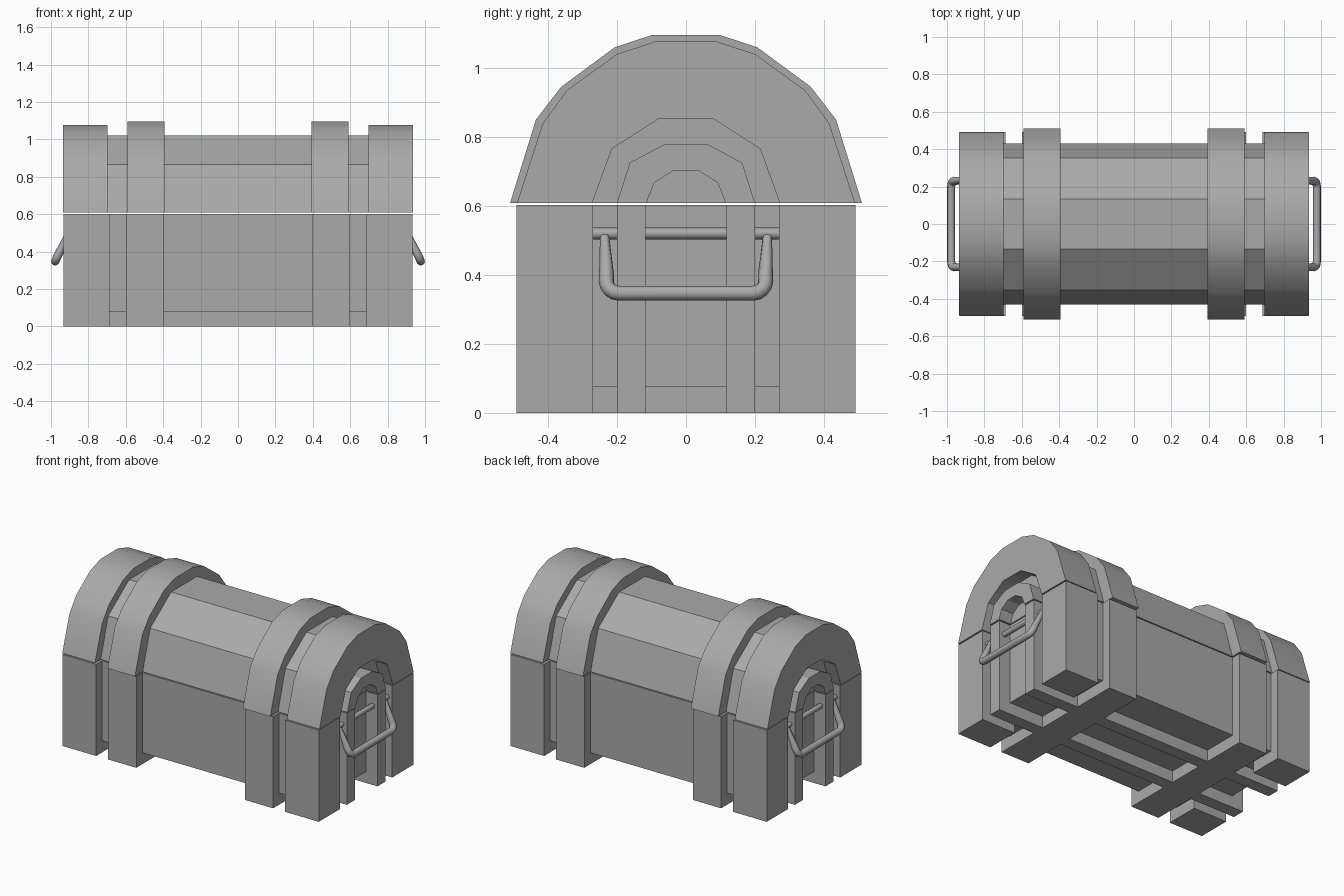
import bpy, bmesh, math

cube = bpy.data.objects.get("Cube")
if cube:
    bpy.data.objects.remove(cube, do_unlink=True)

grey = bpy.data.materials.new("plain_grey")
grey.use_nodes = True
grey.diffuse_color = (0.4, 0.4, 0.4, 1)
grey.node_tree.nodes["Principled BSDF"].inputs["Base Color"].default_value = (0.4, 0.4, 0.4, 1)


def mirror(ob, x, y):
    if x or y:
        mod = ob.modifiers.new("mirror", "MIRROR")
        mod.use_axis = (x, y, False)
        mod.use_mirror_merge = False


def prism(name, profile, x0, x1, mx=False, my=False, smooth=False):
    """Extrude a closed (y, z) profile from x0 to x1."""
    bm = bmesh.new()
    face = bm.faces.new([bm.verts.new((x0, y, z)) for y, z in profile])
    ext = bmesh.ops.extrude_face_region(bm, geom=[face])
    moved = [v for v in ext["geom"] if isinstance(v, bmesh.types.BMVert)]
    bmesh.ops.translate(bm, verts=moved, vec=(x1 - x0, 0, 0))
    bmesh.ops.recalc_face_normals(bm, faces=bm.faces)
    mesh = bpy.data.meshes.new(name)
    bm.to_mesh(mesh)
    bm.free()
    mesh.materials.append(grey)
    ob = bpy.data.objects.new(name, mesh)
    bpy.context.collection.objects.link(ob)
    if smooth:
        bpy.ops.object.select_all(action="DESELECT")
        ob.select_set(True)
        bpy.context.view_layer.objects.active = ob
        bpy.ops.object.shade_smooth_by_angle(angle=math.radians(35))
    mirror(ob, mx, my)
    return ob


def rect(y0, y1, z0, z1):
    return [(y0, z0), (y1, z0), (y1, z1), (y0, z1)]


def arch(half):
    """Complete a half arch, listed from its foot to its crown."""
    return half + [(-y, z) for y, z in reversed(half)]


def ring(outer, inner):
    return arch(outer) + arch(inner)[::-1]


SEAM, LID = 0.602, 0.608   # top of the base, underside of the lid
WALL, END = 0.85, 0.932    # end wall and outer face of the trim

band_arch = [(0.51, LID), (0.435, 0.85), (0.362, 0.945), (0.206, 1.06), (0.096, 1.096)]
cap_arch = [(0.49, LID), (0.415, 0.84), (0.345, 0.935), (0.2, 1.04), (0.09, 1.076)]
lid_arch = [(0.43, LID), (0.353, 0.865), (0.135, 1.02)]
cap_hole = [(0.272, LID), (0.215, 0.765), (0.08, 0.852)]
trim_outer = [(0.2, LID), (0.163, 0.725), (0.06, 0.78)]
trim_inner = [(0.115, LID), (0.092, 0.667), (0.035, 0.703)]

# Base: box, wide straps, corner posts and runners
prism("base_box", rect(-0.43, 0.43, 0.076, SEAM), -WALL, WALL)
prism("base_strap", rect(-0.492, 0.492, 0, SEAM), 0.395, 0.6, mx=True)
prism("corner_post", rect(0.27, 0.492, 0, SEAM), 0.687, END, mx=True, my=True)
prism("bottom_runner", rect(0.118, 0.2, 0, 0.1), -END, END, my=True)
prism("end_slat", rect(0.118, 0.2, 0, SEAM), WALL - 0.02, END, mx=True, my=True)

# Lid: faceted vault, raised straps, end caps and small end arches
prism("lid_vault", arch(lid_arch), -WALL, WALL)
prism("lid_strap", arch(band_arch), 0.392, 0.592, mx=True, smooth=True)
prism("lid_end_cap", ring(cap_arch, cap_hole), 0.697, END + 0.003, mx=True, smooth=True)
prism("lid_end_arch", ring(trim_outer, trim_inner), WALL - 0.02, END + 0.004, mx=True)


def tube(name, points, radii, radius):
    curve = bpy.data.curves.new(name, "CURVE")
    curve.dimensions = "3D"
    curve.bevel_depth = radius
    curve.bevel_resolution = 2
    curve.use_fill_caps = True
    spline = curve.splines.new("POLY")
    spline.points.add(len(points) - 1)
    for p, co, r in zip(spline.points, points, radii):
        p.co = (*co, 1)
        p.radius = r
    curve.materials.append(grey)
    ob = bpy.data.objects.new(name, curve)
    bpy.context.collection.objects.link(ob)
    bpy.ops.object.select_all(action="DESELECT")
    ob.select_set(True)
    bpy.context.view_layer.objects.active = ob
    bpy.ops.object.convert(target="MESH")
    ob = bpy.context.view_layer.objects.active
    bpy.ops.object.shade_smooth_by_angle(angle=math.radians(50))
    mirror(ob, True, False)


# Handle pivot rods spanning the corner posts
tube("handle_rod", [(0.895, -0.28, 0.52), (0.895, 0.28, 0.52)], [1, 1], 0.017)

# Drop handles: tapered arms with rounded lower corners
half = [(0.902, 0.236, 0.512), (0.955, 0.23, 0.395)]
radii = [0.6, 1]
for i in range(5):
    a = math.radians(90 * i / 4)
    drop = 0.035 * math.sin(a)
    half.append((0.962 + 0.45 * drop, 0.196 + 0.035 * math.cos(a), 0.382 - drop))
    radii.append(1)
path = half + [(x, -y, z) for x, y, z in reversed(half)]
tube("drop_handle", path, radii + radii[::-1], 0.0222)
